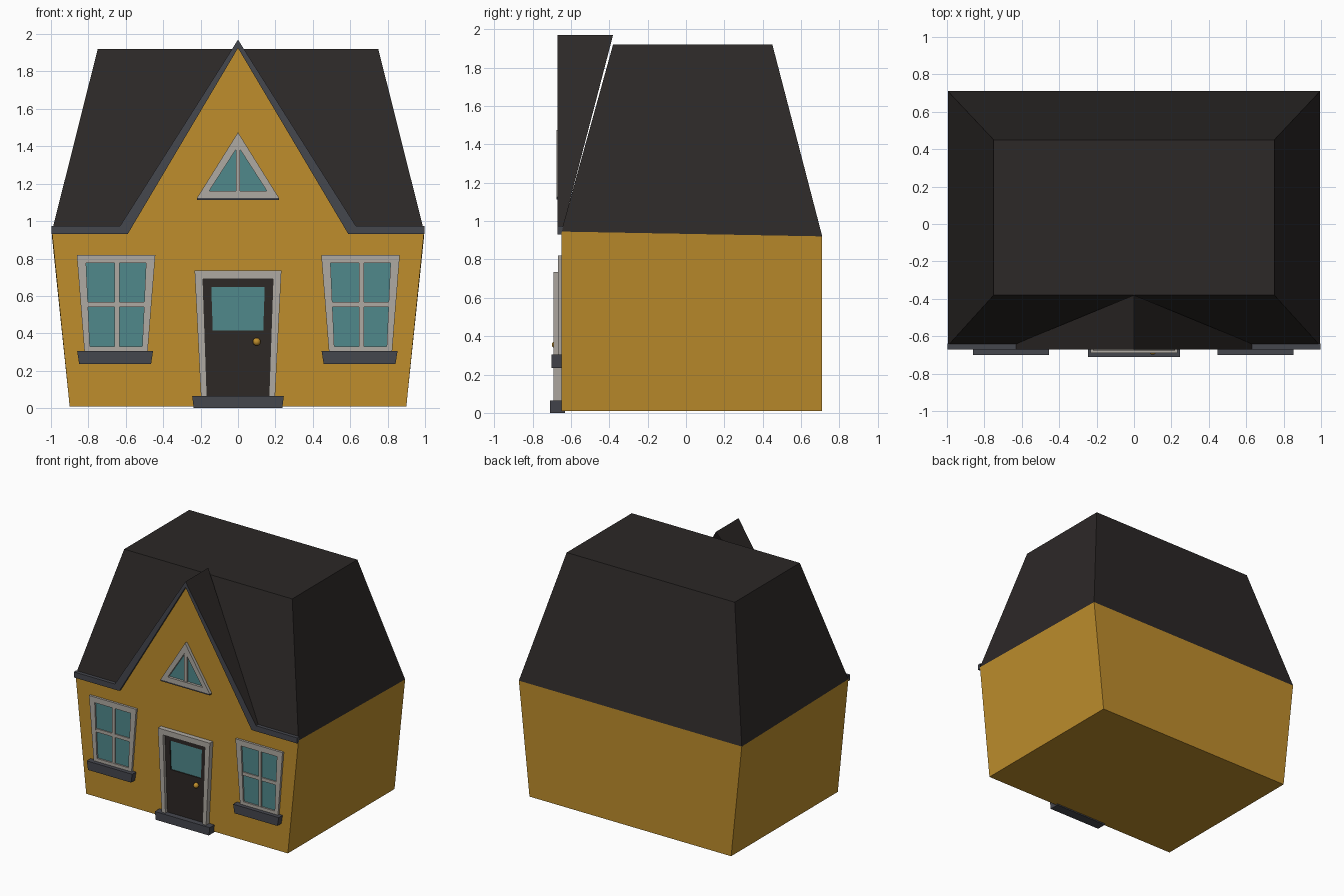
import bpy, bmesh, math

if "Cube" in bpy.data.objects:
    bpy.data.objects.remove(bpy.data.objects["Cube"])


def material(name, rgb):
    m = bpy.data.materials.new(name)
    m.diffuse_color = (*rgb, 1)
    m.use_nodes = True
    m.node_tree.nodes["Principled BSDF"].inputs["Base Color"].default_value = m.diffuse_color
    return m


OCHRE = material("ochre", (0.52, 0.27, 0.025))
ROOF = material("roof_dark", (0.025, 0.021, 0.02))
TRIM = material("slate", (0.06, 0.063, 0.076))
FRAME = material("frame_grey", (0.43, 0.40, 0.36))
GLASS = material("glass_teal", (0.08, 0.25, 0.26))
DOOR = material("door_dark", (0.027, 0.021, 0.019))
WALL_Y = -0.65


def mesh(name, verts, faces, *mats):
    me = bpy.data.meshes.new(name)
    me.from_pydata(verts, [], faces)
    for m in mats:
        me.materials.append(m)
    ob = bpy.data.objects.new(name, me)
    bpy.context.collection.objects.link(ob)
    bm = bmesh.new()
    bm.from_mesh(me)
    bmesh.ops.recalc_face_normals(bm, faces=bm.faces)
    bm.to_mesh(me)
    bm.free()
    return ob


def prism(name, pts, front, back, mat):
    """Extrude an (x, z) outline from y=front to y=back."""
    n = len(pts)
    verts = [(x, y, z) for y in (front, back) for x, z in pts]
    faces = [tuple(range(n)), tuple(range(2 * n - 1, n - 1, -1))]
    faces += [(i, (i + 1) % n, n + (i + 1) % n, n + i) for i in range(n)]
    return mesh(name, verts, faces, mat)


def ring(name, outer, inner, front, back, mat):
    """Closed frame between two outlines with equal point counts."""
    n = len(outer)
    verts = [(x, y, z) for y in (front, back) for loop in (outer, inner) for x, z in loop]
    faces = []
    for i in range(n):
        j = (i + 1) % n
        faces += [(i, j, n + j, n + i), (2*n + i, 2*n + j, 3*n + j, 3*n + i),
                  (i, j, 2*n + j, 2*n + i), (n + i, n + j, 3*n + j, 3*n + i)]
    return mesh(name, verts, faces, mat)


def trapezoid(cx, half_bottom, z0, half_top, z1):
    return [(cx - half_bottom, z0), (cx + half_bottom, z0), (cx + half_top, z1), (cx - half_top, z1)]


# Walls: flared box whose front rises into a gable
front = [(-0.9, 0.01), (0.9, 0.01), (0.995, 0.945), (0.6, 0.945), (0, 1.93), (-0.6, 0.945), (-0.995, 0.945)]
back = [(-0.9, 0.01), (0.9, 0.01), (0.995, 0.92), (-0.995, 0.92)]
mesh("walls",
     [(x, WALL_Y, z) for x, z in front] + [(x, 0.71, z) for x, z in back],
     [tuple(range(7)), (7, 8, 9, 10), (0, 1, 8, 7), (1, 2, 9, 8), (0, 6, 10, 7)], OCHRE)

# Main roof: steep mansard with flat top
mesh("main_roof",
     [(-0.995, WALL_Y, 0.945), (0.995, WALL_Y, 0.945), (0.995, 0.71, 0.92), (-0.995, 0.71, 0.92),
      (-0.75, -0.38, 1.92), (0.75, -0.38, 1.92), (0.75, 0.45, 1.92), (-0.75, 0.45, 1.92)],
     [(4, 5, 6, 7)] + [(i, (i + 1) % 4, 4 + (i + 1) % 4, 4 + i) for i in range(4)], ROOF)

# Gable roof with the slate edge band; its sheet runs back into the main roof
outer = [(-0.997, 0.975), (-0.63, 0.975), (0, 1.97), (0.63, 0.975), (0.997, 0.975)]
inner = [(-0.997, 0.93), (-0.59, 0.93), (0, 1.925), (0.59, 0.93), (0.997, 0.93)]
back_y = [-0.64, -0.64, -0.38, -0.64, -0.64]
verts = [(x, -0.67, z) for x, z in outer + inner]
verts += [(x, y, z) for (x, z), y in zip(outer, back_y)] + [(x, WALL_Y, z) for x, z in inner]
faces = [(0, 5, 15, 10), (4, 9, 19, 14)]
for i in range(4):
    faces += [(i, i + 1, i + 6, i + 5), (i, i + 1, i + 11, i + 10), (i + 5, i + 6, i + 16, i + 15)]
gable = mesh("gable_roof", verts, faces, TRIM, ROOF)
for k in (6, 9):
    gable.data.polygons[k].material_index = 1

# Two flared windows with cross bars and sills
for side, cx in (("left", -0.652), ("right", 0.655)):
    opening = trapezoid(cx, 0.14, 0.33, 0.16, 0.775)
    ring(side + "_window_frame", trapezoid(cx, 0.168, 0.29, 0.21, 0.82), opening, -0.668, -0.64, FRAME)
    prism(side + "_window_glass", opening, -0.655, -0.645, GLASS)
    prism(side + "_window_upright", trapezoid(cx + 0.005, 0.013, 0.33, 0.013, 0.775), -0.665, -0.65, FRAME)
    prism(side + "_window_crossbar", trapezoid(cx, 0.149, 0.54, 0.15, 0.567), -0.664, -0.65, FRAME)
    prism(side + "_window_sill", trapezoid(cx - 0.005, 0.192, 0.235, 0.203, 0.305), -0.70, -0.645, TRIM)

# Triangular gable window
tri_in = [(-0.155, 1.16), (0.155, 1.16), (0, 1.40)]
ring("gable_window_frame", [(-0.22, 1.123), (0.22, 1.123), (0, 1.475)], tri_in, -0.675, -0.64, FRAME)
prism("gable_window_glass", tri_in, -0.655, -0.645, GLASS)
prism("gable_window_upright", trapezoid(0, 0.012, 1.155, 0.012, 1.40), -0.67, -0.65, FRAME)
prism("gable_window_sill", trapezoid(0, 0.218, 1.112, 0.22, 1.124), -0.675, -0.645, TRIM)

# Door: frame, leaf with opening, pane, knob and step
leaf = trapezoid(0, 0.165, 0.06, 0.187, 0.69)
pane = trapezoid(0, 0.135, 0.415, 0.143, 0.648)
ring("door_frame", trapezoid(0, 0.198, 0.06, 0.232, 0.735), leaf, -0.69, -0.64, FRAME)
ring("door_leaf", leaf, pane, -0.665, -0.645, DOOR)
prism("door_glass", pane, -0.657, -0.647, GLASS)
prism("door_step", trapezoid(0, 0.237, 0.0, 0.245, 0.065), -0.71, -0.63, TRIM)
bpy.ops.mesh.primitive_uv_sphere_add(segments=12, ring_count=8, radius=0.021, location=(0.1, -0.678, 0.355))
knob = bpy.context.object
knob.name = "door_knob"
knob.data.materials.append(OCHRE)
bpy.ops.object.shade_smooth_by_angle(angle=math.radians(40))
